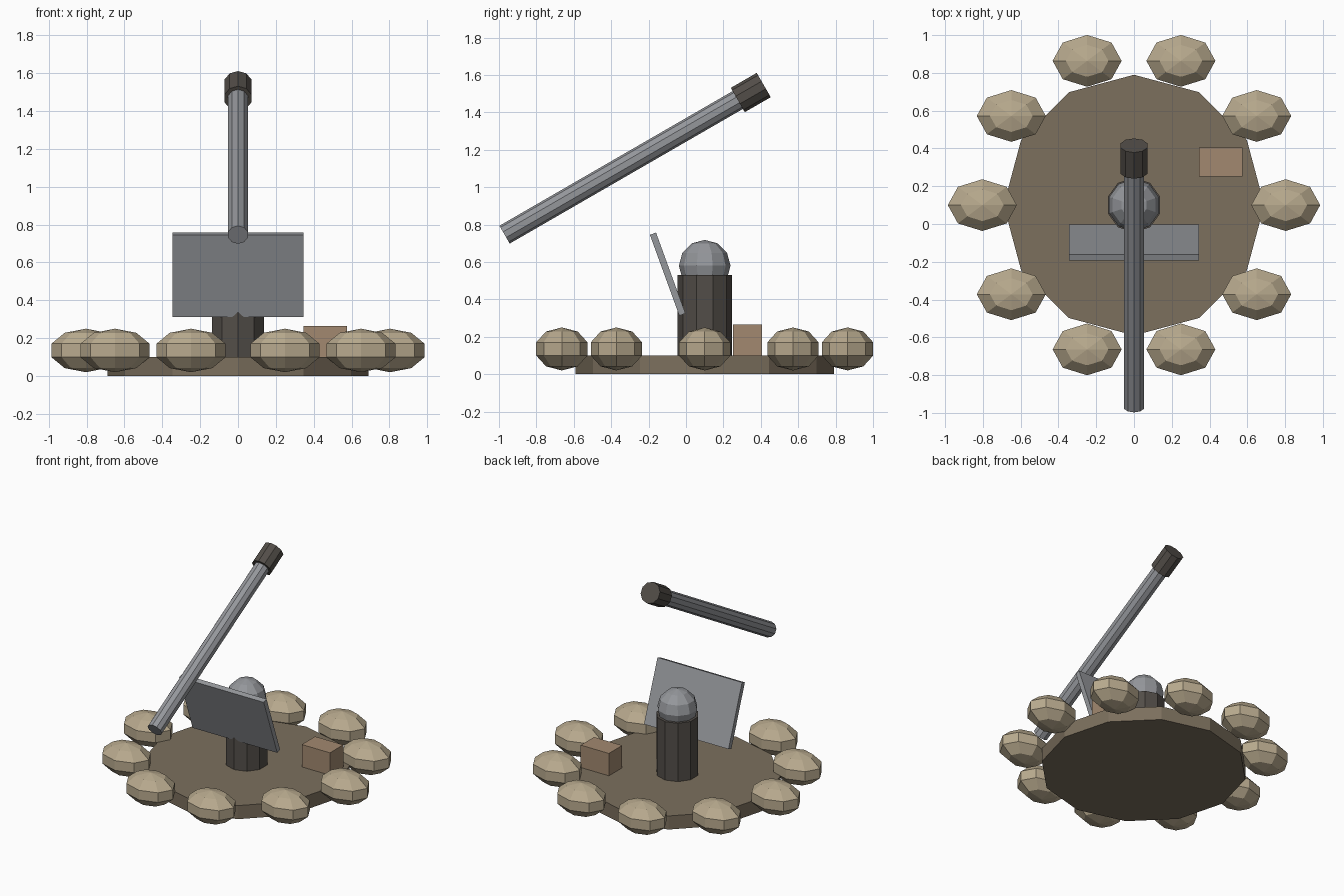
import bpy
from math import radians, sin, cos, pi
from mathutils import Vector

if "Cube" in bpy.data.objects:
    bpy.data.objects.remove(bpy.data.objects["Cube"])


def paint(name, rgb):
    m = bpy.data.materials.new(name)
    m.diffuse_color = (*rgb, 1)
    m.use_nodes = True
    m.node_tree.nodes["Principled BSDF"].inputs["Base Color"].default_value = m.diffuse_color
    return m


earth = paint("earth", (0.20, 0.16, 0.11))
sack = paint("sack", (0.48, 0.40, 0.27))
dark = paint("dark_metal", (0.085, 0.075, 0.065))
wood = paint("wood", (0.36, 0.25, 0.16))
steel = paint("steel", (0.30, 0.31, 0.33))


def finish(name, mat):
    o = bpy.context.object
    o.name = o.data.name = name
    o.data.materials.append(mat)
    return o


def cylinder(name, sides, r, depth, loc, mat, tilt=0):
    bpy.ops.mesh.primitive_cylinder_add(vertices=sides, radius=r, depth=depth,
                                        location=loc, rotation=(tilt, 0, 0))
    return finish(name, mat)


def box(name, size, loc, mat, tilt=0):
    bpy.ops.mesh.primitive_cube_add(size=1, location=loc, rotation=(tilt, 0, 0))
    bpy.context.object.scale = size
    return finish(name, mat)


def ball(name, segs, rings, radii, loc, mat):
    bpy.ops.mesh.primitive_uv_sphere_add(segments=segs, ring_count=rings,
                                         radius=1, location=loc)
    bpy.context.object.scale = radii
    return finish(name, mat)


CY = 0.10  # centre of the emplacement

# Ground pad, pedestal and dome
cylinder("ground_pad", 12, 0.69, 0.10, (0, CY, 0.05), earth)
cylinder("pedestal", 10, 0.145, 0.43, (0, CY, 0.315), dark)
ball("pedestal_dome", 10, 6, (0.138, 0.138, 0.138), (0, CY, 0.58), steel)

# Ring of sandbags
for i in range(10):
    a = 2 * pi * i / 10
    ball(f"sandbag_{i + 1}", 8, 5, (0.192, 0.144, 0.115),
         (0.803 * cos(a), CY + 0.803 * sin(a), 0.135), sack)

# Tilted gun shield
box("shield", (0.69, 0.035, 0.46), (0, -0.098, 0.535), steel, radians(20))

# Barrel and muzzle, raised 30 degrees towards the back
axis = Vector((0, cos(radians(30)), sin(radians(30))))
breech = Vector((0, -0.97, 0.746))
cylinder("barrel", 10, 0.055, 1.52, breech + axis * 0.76, steel, radians(-60))
cylinder("muzzle", 10, 0.075, 0.16, breech + axis * 1.52, dark, radians(-60))

# Ammunition crate
box("ammo_crate", (0.23, 0.155, 0.165), (0.46, 0.328, 0.1825), wood)
